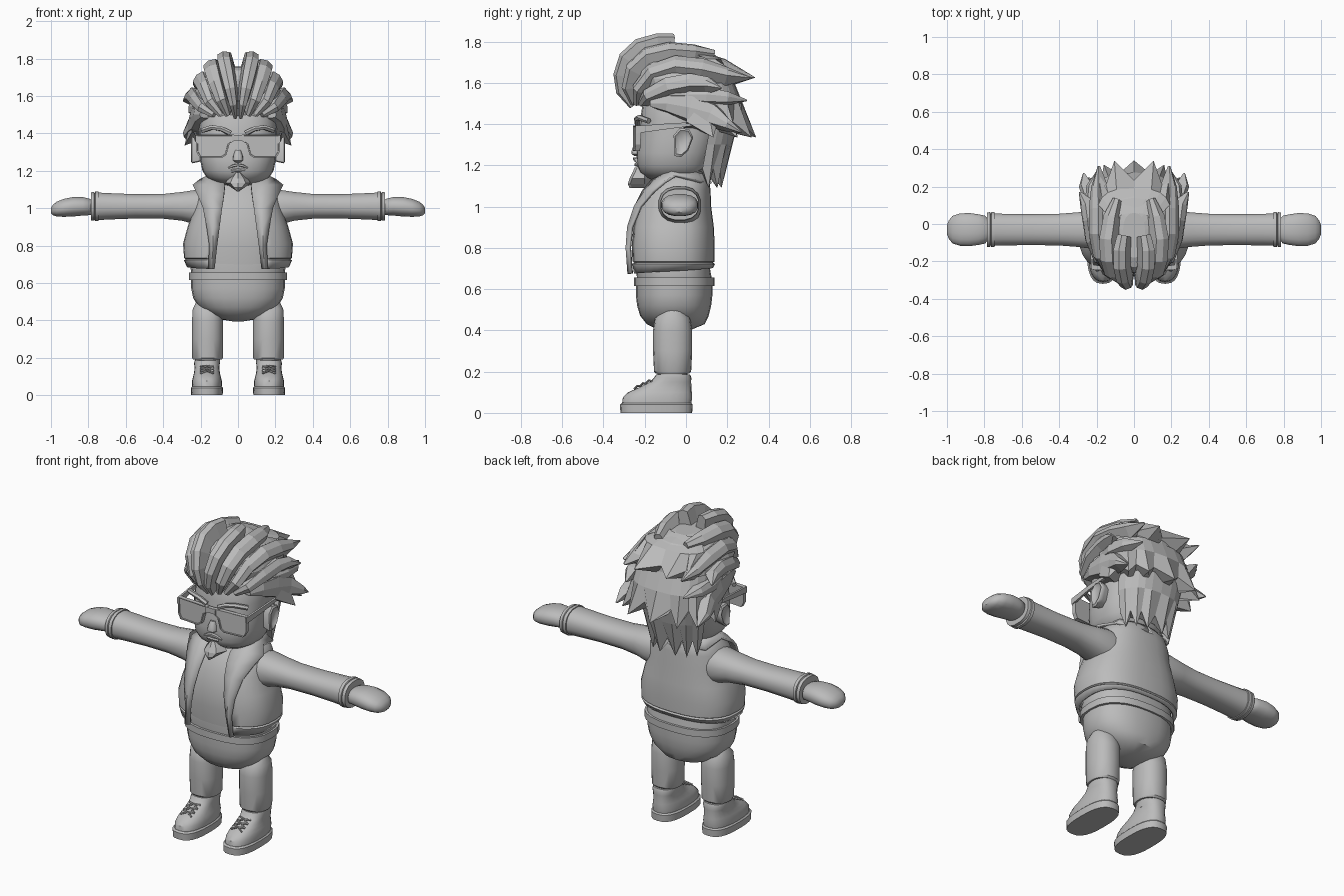
import bpy, bmesh, math
from mathutils import Vector

GREY = bpy.data.materials.new("plain_grey")
GREY.diffuse_color = (0.5, 0.5, 0.5, 1)


def finish(name, bm, smooth=True, mirror=False, thick=0, angle=38):
    bmesh.ops.recalc_face_normals(bm, faces=bm.faces)
    me = bpy.data.meshes.new(name)
    bm.to_mesh(me)
    bm.free()
    me.materials.append(GREY)
    ob = bpy.data.objects.new(name, me)
    bpy.context.collection.objects.link(ob)
    if smooth:
        bpy.ops.object.select_all(action='DESELECT')
        ob.select_set(True)
        bpy.context.view_layer.objects.active = ob
        bpy.ops.object.shade_smooth_by_angle(angle=math.radians(angle))
    if thick:
        m = ob.modifiers.new("thickness", 'SOLIDIFY')
        m.thickness, m.offset = thick, 0
    if mirror:
        ob.modifiers.new("mirror", 'MIRROR')
    return ob


def loft(name, rings, closed=True, caps=True, **kw):
    """Skin a list of equally long point rows."""
    bm = bmesh.new()
    rows = [[bm.verts.new(p) for p in r] for r in rings]
    n = len(rows[0])
    for a, b in zip(rows, rows[1:]):
        for i in range(n if closed else n - 1):
            j = (i + 1) % n
            bm.faces.new((a[i], a[j], b[j], b[i]))
    if caps:
        bm.faces.new(rows[0])
        bm.faces.new(rows[-1])
    return finish(name, bm, **kw)


def spt(t, z, rx, yf, yb, cx=0, e=0.8):
    """Point on a rounded-box outline, angle t measured from the front."""
    f = lambda v: math.copysign(abs(v) ** e, v)
    return (cx + rx * f(math.sin(t)), (yf + yb) / 2 - (yb - yf) / 2 * f(math.cos(t)), z)


def stack(name, rows, n=24, cx=0, e=0.8, **kw):
    return loft(name, [[spt(2 * math.pi * i / n, *r, cx=cx, e=e) for i in range(n)] for r in rows], **kw)


def along_x(name, rows, n=16, cy=-0.03, e=0.85, **kw):
    """Rows are x, y radius, z radius, z centre."""
    rings = []
    for x, ry, rz, cz in rows:
        pts = [spt(2 * math.pi * (i + .5) / n, 0, ry, -rz, rz, e=e) for i in range(n)]
        rings.append([(x, cy + p[0], cz + p[1]) for p in pts])
    return loft(name, rings, mirror=True, **kw)


def tube(name, pts, r, n=6, closed=False, **kw):
    """Thin round bar that follows a path."""
    pts = [Vector(p) for p in pts]
    rings = []
    for i, p in enumerate(pts):
        t = (pts[min(i + 1, len(pts) - 1)] - pts[max(i - 1, 0)]).normalized()
        a = t.cross(Vector((0.3, 0.2, 1))).normalized()
        b = t.cross(a)
        rings.append([p + r * (a * math.cos(k * math.tau / n) + b * math.sin(k * math.tau / n)) for k in range(n)])
    return loft(name, rings, **kw)


# Trousers, belt and shirt
stack("hips", [(.395, .03, -.09, -.03), (.405, .09, -.14, .03), (.43, .15, -.19, .09), (.47, .21, -.222, .11),
               (.52, .24, -.237, .122), (.57, .25, -.243, .128), (.63, .25, -.243, .128)], e=.85)
stack("belt", [(.615, .25, -.24, .125), (.615, .262, -.252, .138), (.655, .262, -.252, .138), (.655, .24, -.23, .12)])
stack("belt_top_band", [(.65, .25, -.238, .125), (.69, .255, -.24, .118), (.71, .25, -.24, .115)])
stack("shirt", [(.65, .24, -.235, .11), (.8, .265, -.25, .12), (.9, .24, -.242, .115), (1.0, .205, -.216, .1),
                (1.08, .185, -.172, .095), (1.13, .15, -.125, .085), (1.17, .09, -.09, .06)])

# Jacket body, open at the front
jacket_rows = [(.675, .268, -.262, .125, .14), (.72, .282, -.268, .133, .14), (.728, .272, -.26, .124, .14),
               (.736, .282, -.268, .132, .14), (.81, .287, -.268, .132, .13), (.9, .262, -.26, .128, .12),
               (1.0, .228, -.234, .115, .1), (1.08, .212, -.19, .112, .085), (1.13, .18, -.14, .105, .075),
               (1.16, .13, -.1, .085, .06)]
rings = []
for z, rx, yf, yb, gap in jacket_rows:
    t0 = math.asin((gap / rx) ** 1.25)
    row = []
    for i in range(29):
        t = t0 + (math.tau - 2 * t0) * i / 28
        lift = .03 * (1 - math.cos(t)) / 2 if z < .7 else 0
        row.append(spt(t, z + lift, rx, yf, yb))
    rings.append(row)
loft("jacket", rings, closed=False, caps=False, thick=.014)

# Lapels that flare out to the shoulder as a collar
lapel = [(.675, .13, -.262, .155, -.264), (.8, .115, -.272, .15, -.272), (.9, .1, -.268, .165, -.262),
         (1.0, .085, -.245, .185, -.22), (1.07, .075, -.21, .215, -.16), (1.12, .07, -.17, .24, -.10)]
loft("lapel", [[(a, ya, z), ((a + b) / 2, (ya + yb) / 2 - .014, z), (b, yb, z)] for z, a, ya, b, yb in lapel]
     + [[(.09, -.1, 1.17), (.15, -.08, 1.175), (.2, -.05, 1.15)], [(.08, .03, 1.17), (.14, .05, 1.16), (.18, .07, 1.12)],
        [(0, .08, 1.16), (0, .1, 1.15), (0, .12, 1.11)]], closed=False, caps=False, thick=.014, mirror=True)

# Sleeves, cuffs and hands
along_x("sleeve", [(.15, .1, .1, 1.0), (.22, .105, .095, 1.005), (.3, .094, .078, 1.01), (.4, .086, .067, 1.01),
                   (.55, .084, .066, 1.01), (.7, .086, .072, 1.01), (.75, .088, .075, 1.01)])
along_x("cuff", [(.745, .08, .07, 1.01), (.745, .095, .08, 1.01), (.763, .095, .08, 1.01), (.766, .086, .073, 1.01),
                 (.77, .095, .078, 1.01), (.787, .093, .076, 1.01), (.787, .06, .05, 1.01)])
along_x("hand", [(.78, .055, .04, 1.005), (.795, .075, .045, 1.007), (.83, .083, .05, 1.01), (.88, .09, .053, 1.008),
                 (.93, .088, .049, 1.002), (.97, .075, .04, .995), (.99, .05, .028, .99), (1.0, .025, .014, .988)])

# Legs and shoes
stack("leg", [(.19, .078, -.145, .015), (.2, .083, -.155, .025), (.3, .084, -.16, .03), (.4, .084, -.16, .03),
              (.46, .08, -.15, .02), (.5, .06, -.11, -.01)], n=18, cx=.163, e=.9, mirror=True)
stack("sock", [(.15, .064, -.13, .0), (.2, .07, -.14, .01)], n=18, cx=.163, e=.9, mirror=True)
stack("sole", [(0, .084, -.318, .03), (.04, .086, -.32, .032), (.048, .078, -.31, .026)], cx=.166, e=.75, mirror=True)
stack("shoe", [(.045, .079, -.31, .026), (.075, .08, -.306, .03), (.1, .074, -.28, .028), (.12, .069, -.235, .027),
               (.15, .066, -.175, .025), (.17, .069, -.155, .026), (.186, .066, -.145, .02)], cx=.166, e=.82, mirror=True)
for i in range(3):
    y, z = -.25 + i * .028, .117 + i * .013
    for s in (-1, 1):
        tube("shoe_lace", [(.166 - s * .035, y, z), (.166, y + .014, z + .014), (.166 + s * .035, y + .028, z + .012)],
             .005, n=5, mirror=True)

# Head, ears and face
stack("head", [(1.12, .08, -.14, .05), (1.14, .13, -.19, .08), (1.165, .168, -.222, .1), (1.2, .19, -.238, .12),
               (1.26, .203, -.24, .14), (1.33, .208, -.232, .16), (1.42, .208, -.222, .17), (1.5, .205, -.21, .17),
               (1.6, .16, -.16, .13)], e=.82)
stack("neck", [(1.08, .1, -.1, .09), (1.2, .1, -.1, .1)], n=16)
ear = [(0, -.045, -.07), (0, -.05, .03), (0, -.02, .065), (0, .025, .06), (0, .045, .02), (0, .02, -.045), (0, -.015, -.075)]
loft("ear", [[(x, -.01 + y * s, 1.315 + z * s) for _, y, z in ear]
             for x, s in ((.18, .8), (.225, .95), (.245, 1), (.252, .85), (.24, .6))], mirror=True, angle=50)
tube("eyebrow", [(.04, -.236, 1.40), (.09, -.238, 1.425), (.14, -.225, 1.432), (.19, -.18, 1.415)], .014, mirror=True)
stack("nose", [(1.245, .015, -.25, -.2), (1.255, .028, -.265, -.2), (1.28, .026, -.262, -.2), (1.31, .016, -.245, -.2)], n=12)
loft("moustache", [[(x, -.225, z + h), (x, y, z + h * .6), (x, y, z - h * .6), (x, -.225, z - h)] for x, y, z, h in
                   ((0, -.256, 1.232, .008), (.03, -.252, 1.226, .009), (.058, -.24, 1.212, .004))], mirror=True, smooth=False)
tube("lower_lip", [(-.035, -.232, 1.2), (0, -.242, 1.203), (.035, -.232, 1.2)], .009)
loft("goatee", [[(-w, -.2, z), (-w * .6, y, z), (0, y - .012, z), (w * .6, y, z), (w, -.2, z), (0, -.16, z)] for z, w, y in
                ((1.19, .018, -.236), (1.16, .05, -.25), (1.135, .068, -.262), (1.11, .035, -.27), (1.09, .006, -.262))],
     smooth=False)

# Sunglasses
lens = [(.022, 1.393), (.226, 1.393), (.222, 1.30), (.205, 1.27), (.085, 1.27), (.062, 1.285), (.045, 1.345), (.022, 1.36)]


def lens_ring(k, dy):
    return [(.135 + (x - .135) * k, -.258 + dy + .15 * max(0, x - .1) ** 2 * 6, 1.33 + (z - 1.33) * k) for x, z in lens]


loft("sunglasses_lens", [lens_ring(1, .025), lens_ring(1, 0), lens_ring(.92, 0), lens_ring(.9, .006)], mirror=True, smooth=False)
loft("sunglasses_bridge", [[(x, -.258, 1.362), (x, -.258, 1.392), (x, -.235, 1.392), (x, -.235, 1.362)] for x in (-.03, .03)],
     smooth=False)
loft("sunglasses_arm", [[(x - .006, y, z - h), (x + .006, y, z - h), (x + .006, y, z + h), (x - .006, y, z + h)] for x, y, z, h in
                        ((.222, -.245, 1.372, .018), (.23, -.1, 1.388, .014), (.23, .03, 1.4, .009))], mirror=True, smooth=False)

# Hair cap and the three jagged rows at the back
stack("hair_cap", [(1.48, .215, -.205, .22), (1.54, .236, -.225, .24), (1.62, .235, -.26, .23), (1.69, .2, -.26, .2),
                   (1.735, .14, -.23, .14), (1.755, .06, -.18, .06)], n=18, smooth=False)


def jagged(name, tips, deg, top, mid, valley, tip, inner, e=.8):
    t0, t1 = math.radians(180 - deg), math.radians(180 + deg)
    ts = [t0 + (t1 - t0) * i / (2 * tips) for i in range(2 * tips + 1)]
    zig = [spt(t, *(tip if i % 2 else valley), e=e) for i, t in enumerate(ts)]
    rows = [[spt(t, *r, e=e) for t in ts] for r in (top, mid)] + [zig, [spt(t, *inner, e=e) for t in ts]]
    loft(name, rows, closed=False, caps=False, smooth=False)


jagged("hair_crown_spikes", 4, 68, (1.757, .1, -.2, .06), (1.715, .2, -.2, .19), (1.635, .215, -.2, .235),
       (1.625, .225, -.2, .345), (1.58, .2, -.2, .2), e=.62)
jagged("hair_back_spikes", 7, 92, (1.6, .235, -.2, .235), (1.5, .248, -.22, .275), (1.41, .245, -.22, .27),
       (1.335, .29, -.26, .34), (1.37, .19, -.2, .2), e=.72)
jagged("hair_neck_spikes", 6, 72, (1.42, .215, -.2, .255), (1.3, .2, -.2, .225), (1.185, .17, -.15, .175),
       (1.09, .165, -.15, .175), (1.17, .13, -.1, .12), e=.75)


def strand(name, pts, h=.022):
    """Blocky tapering lock laid over the skull; points are x, y, z, half width."""
    P = [Vector(p[:3]) for p in pts]
    rings = []
    for i, p in enumerate(P):
        t = (P[min(i + 1, len(P) - 1)] - P[max(i - 1, 0)]).normalized()
        out = p - Vector((0, -.05, 1.5))
        side = t.cross(out).normalized()
        out = side.cross(t).normalized()
        w = pts[i][3]
        k = h * min(1, w / .025)
        rings.append([p - side * w - out * k * 2.2, p - side * w * .75 + out * k * .6, p + out * k,
                      p + side * w * .75 + out * k * .6, p + side * w - out * k * 2.2])
    loft(name, rings, mirror=True, smooth=False)


# Swept-back locks, from the quiff outwards to the temple
strand("quiff_lock", [(.014, -.26, 1.485, .012), (.026, -.31, 1.56, .026), (.042, -.322, 1.64, .036), (.06, -.295, 1.725, .043),
                      (.073, -.23, 1.785, .045), (.075, -.14, 1.81, .044), (.06, -.06, 1.808, .036)], .03)
strand("upper_lock", [(.055, -.25, 1.5, .018), (.09, -.285, 1.58, .036), (.12, -.265, 1.67, .045), (.14, -.19, 1.74, .05),
                      (.145, -.08, 1.765, .05), (.125, .04, 1.755, .046), (.09, .13, 1.735, .025)], .028)
strand("crown_lock", [(.09, -.235, 1.5, .02), (.15, -.235, 1.57, .036), (.185, -.17, 1.655, .045), (.205, -.05, 1.695, .05),
                      (.205, .08, 1.68, .05), (.2, .2, 1.645, .035), (.19, .31, 1.625, .004)], .025)
strand("side_lock", [(.13, -.215, 1.5, .02), (.195, -.19, 1.54, .034), (.235, -.09, 1.59, .045), (.25, .02, 1.61, .045),
                     (.262, .1, 1.6, .036), (.292, .17, 1.575, .004)], .022)
strand("temple_lock", [(.19, -.17, 1.5, .02), (.218, -.09, 1.5, .05), (.236, .02, 1.48, .075), (.25, .12, 1.45, .06),
                       (.275, .2, 1.4, .03), (.27, .27, 1.36, .004)], .02)
strand("low_back_lock", [(.22, .0, 1.54, .03), (.245, .1, 1.54, .045), (.235, .2, 1.53, .035), (.19, .295, 1.515, .004)], .02)
